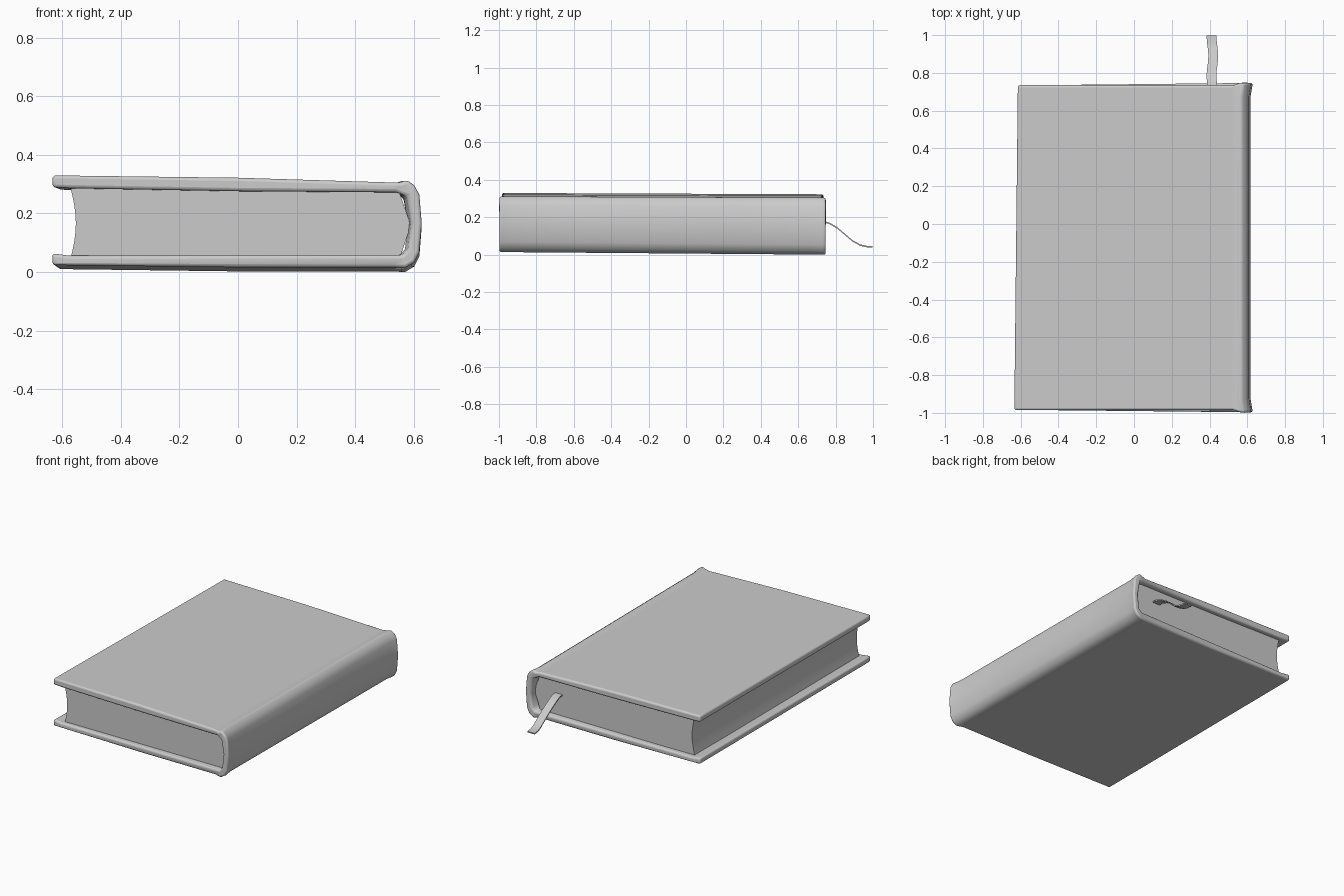
import bpy, bmesh, math

cube = bpy.data.objects.get("Cube")
if cube:
    bpy.data.objects.remove(cube, do_unlink=True)

grey = bpy.data.materials.new("plain grey")
grey.use_nodes = True
grey.diffuse_color = (0.6, 0.6, 0.6, 1)
grey.node_tree.nodes["Principled BSDF"].inputs["Base Color"].default_value = (0.6, 0.6, 0.6, 1)


def loft(name, profile, stations, shape, bevel=0):
    """Sweep an x/z profile along y, with shape(x, y, z) adjusting each point."""
    bm = bmesh.new()
    rings = [[bm.verts.new(shape(x, y, z)) for x, z in profile] for y in stations]
    n = len(profile)
    for a, b in zip(rings, rings[1:]):
        for i in range(n):
            j = (i + 1) % n
            bm.faces.new((a[i], a[j], b[j], b[i]))
    caps = [bm.faces.new(rings[0]), bm.faces.new(rings[-1])]
    bmesh.ops.recalc_face_normals(bm, faces=bm.faces)
    bmesh.ops.triangulate(bm, faces=caps)
    mesh = bpy.data.meshes.new(name)
    bm.to_mesh(mesh)
    bm.free()
    mesh.materials.append(grey)
    ob = bpy.data.objects.new(name, mesh)
    bpy.context.collection.objects.link(ob)
    if bevel:
        mod = ob.modifiers.new("soft edges", "BEVEL")
        mod.width = bevel
        mod.segments = 3
        mod.limit_method = "ANGLE"
        mod.angle_limit = math.radians(40)
    bpy.ops.object.select_all(action="DESELECT")
    ob.select_set(True)
    bpy.context.view_layer.objects.active = ob
    bpy.ops.object.shade_smooth_by_angle(angle=math.radians(50))
    return ob


def cover_shape(x, y, z):
    # fore edge slants slightly, spine caps flare at head and tail
    if x < 0:
        x -= 0.018 * (0.735 - y) / 1.7 * (-x / 0.6)
    if x > 0.54:
        end = max(0, abs(y + 0.125) - 0.8) / 0.06
        x += 0.012 * end
        y += math.copysign(0.012 * end, y)
    z -= 0.004 * y * (1 if z > 0.16 else 2)
    return x, y, max(z, 0)


def page_shape(x, y, z):
    if x < 0:
        x -= 0.01 * (0.7 - y)
    return x, y, z


# cover: one wrapped board with hinge ridges and a rounded spine
cover_profile = [
    (-0.615, 0.326), (0, 0.318), (0.52, 0.302), (0.545, 0.302), (0.565, 0.311), (0.592, 0.292),
    (0.609, 0.26), (0.617, 0.16), (0.609, 0.06), (0.592, 0.025), (0.56, 0.006),
    (0.52, 0.008), (0, 0.008), (-0.615, 0.016), (-0.615, 0.056), (-0.56, 0.048),
    (0.55, 0.05), (0.57, 0.07), (0.58, 0.16), (0.565, 0.255), (0.54, 0.268),
    (0, 0.272), (-0.56, 0.282), (-0.615, 0.285)]
loft("cover", cover_profile, [-0.985, -0.925, -0.5, -0.125, 0.3, 0.675, 0.735],
     cover_shape, 0.014)

# page block with a hollow fore edge
fore_edge = [(-0.555 + 0.018 * math.sin(math.pi * i / 8), 0.045 + 0.243 * i / 8) for i in range(9)]
page_profile = fore_edge + [(0, 0.28), (0.55, 0.275), (0.59, 0.16), (0.55, 0.04), (0, 0.04)]
loft("page_block", page_profile, [-0.955, 0.705], page_shape)

# ribbon marker drooping from the head of the pages
ribbon_path = [(0.66, 0.178), (0.73, 0.178), (0.77, 0.166), (0.81, 0.142), (0.85, 0.108),
               (0.89, 0.074), (0.93, 0.052), (0.96, 0.044), (0.998, 0.042)]
heights = dict(ribbon_path)
loft("ribbon", [(-0.026, -0.004), (0.026, -0.004), (0.026, 0.004), (-0.026, 0.004)],
     [y for y, z in ribbon_path],
     lambda x, y, z: (0.415 + x + 0.005 * math.sin(30 * y), y, z + heights[y]))
